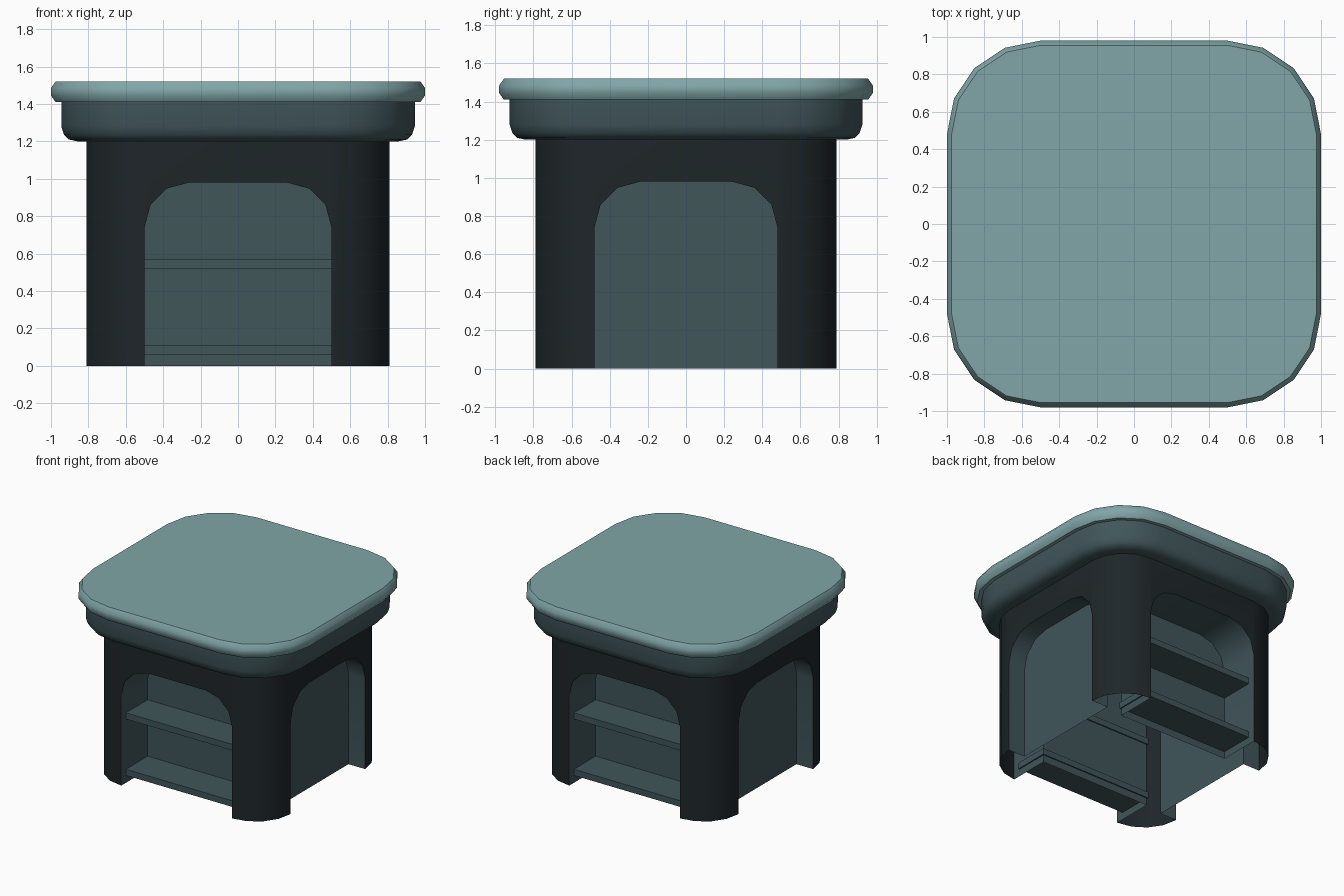
import bpy, bmesh
from math import sin, cos, pi, radians
from mathutils import Vector, Matrix

if "Cube" in bpy.data.objects:
    bpy.data.objects.remove(bpy.data.objects["Cube"])

CX, CY = 0.50, 0.48          # corner centres shared by every rounded outline


def material(name, rgb):
    m = bpy.data.materials.new(name)
    m.diffuse_color = (*rgb, 1)
    m.use_nodes = True
    m.node_tree.nodes["Principled BSDF"].inputs["Base Color"].default_value = m.diffuse_color
    return m


LIGHT = material("pale_teal", (0.22, 0.38, 0.39))
MID = material("deep_teal", (0.052, 0.092, 0.102))
DARK = material("charcoal", (0.013, 0.019, 0.022))


def make(name, bm, mat):
    bmesh.ops.remove_doubles(bm, verts=bm.verts, dist=1e-5)
    me = bpy.data.meshes.new(name)
    bm.to_mesh(me)
    bm.free()
    me.materials.append(mat)
    ob = bpy.data.objects.new(name, me)
    bpy.context.collection.objects.link(ob)
    bpy.ops.object.select_all(action='DESELECT')
    ob.select_set(True)
    bpy.context.view_layer.objects.active = ob
    bpy.ops.object.shade_smooth_by_angle(angle=radians(40))
    return ob


def face(bm, pts):
    bm.faces.new([bm.verts.new(p) for p in pts])


def corner(k, r, z, seg=4):
    """Arc of corner k, counter-clockwise, starting at the front right."""
    sx, sy = [(1, -1), (1, 1), (-1, 1), (-1, -1)][k]
    a0 = (k - 1) * pi / 2
    return [Vector((sx * CX + r * cos(a0 + i * pi / 2 / seg),
                    sy * CY + r * sin(a0 + i * pi / 2 / seg), z)) for i in range(seg + 1)]


def rounded_slab(name, profile, mat):
    """Loft a rounded square through (corner radius, height) steps."""
    bm = bmesh.new()
    rings = [[p for k in range(4) for p in corner(k, r, z)] for r, z in profile]
    n = len(rings[0])
    for a, b in zip(rings, rings[1:]):
        for i in range(n):
            j = (i + 1) % n
            face(bm, (a[i], a[j], b[j], b[i]))
    face(bm, rings[0][::-1])
    face(bm, rings[-1])
    return make(name, bm, mat)


# Table top and the rounded apron below it
rounded_slab("table_top", [(0.475, 1.41), (0.50, 1.445), (0.50, 1.485), (0.475, 1.52)], LIGHT)
rounded_slab("apron", [(0.36, 1.20), (0.405, 1.21), (0.43, 1.235), (0.445, 1.28), (0.445, 1.41)], MID)


def arch(w):
    """Left-to-right arch curve as (u, z)."""
    r, spring = 0.24, 0.74
    right = [(w - r + r * cos(t * pi / 6), spring + r * sin(t * pi / 6)) for t in range(4)]
    return [(-u, z) for u, z in right] + right[::-1]


# Four sides: name, turn, half opening, face distance, recess back distance
SIDES = [("front", 0, CX, 0.79, 0.45), ("right", 1, CY, 0.81, 0.66),
         ("back", 2, CX, 0.79, 0.45), ("left", 3, CY, 0.81, 0.66)]

# Hollow body: rounded corner legs joined by arched lintels
body = bmesh.new()
for k in range(4):
    lo, hi = corner(k, 0.31, 0), corner(k, 0.31, 1.2)
    sp = [Vector((p.x, p.y, 0.74)) for p in lo]
    for i in range(4):
        face(body, (lo[i], lo[i + 1], hi[i + 1], hi[i]))
for _, k, w, d, _b in SIDES:
    rot = Matrix.Rotation(k * pi / 2, 3, 'Z')
    face(body, [rot @ Vector((u, -d, z)) for u, z in arch(w) + [(w, 1.2), (-w, 1.2)]])
make("body_shell", body, DARK)

# Arched recesses, open at the bottom
for side, k, w, d, back in SIDES:
    rot = Matrix.Rotation(k * pi / 2, 3, 'Z')
    outline = [(-w, 0)] + arch(w) + [(w, 0)]
    a = [rot @ Vector((u, -d, z)) for u, z in outline]
    b = [rot @ Vector((u, -back, z)) for u, z in outline]
    bm = bmesh.new()
    for i in range(len(a) - 1):
        face(bm, (a[i], b[i], b[i + 1], a[i + 1]))
    face(bm, b[::-1])
    make(side + "_recess", bm, MID)

# Two shelves in the front and back recesses
for side, s in (("front", -1), ("back", 1)):
    for level, z in (("lower", 0.085), ("upper", 0.545)):
        bm = bmesh.new()
        bmesh.ops.create_cube(bm, size=1, matrix=Matrix.Translation((0, s * 0.585, z))
                              @ Matrix.Diagonal((1.02, 0.29, 0.05, 1)))
        make(f"{side}_{level}_shelf", bm, MID)
